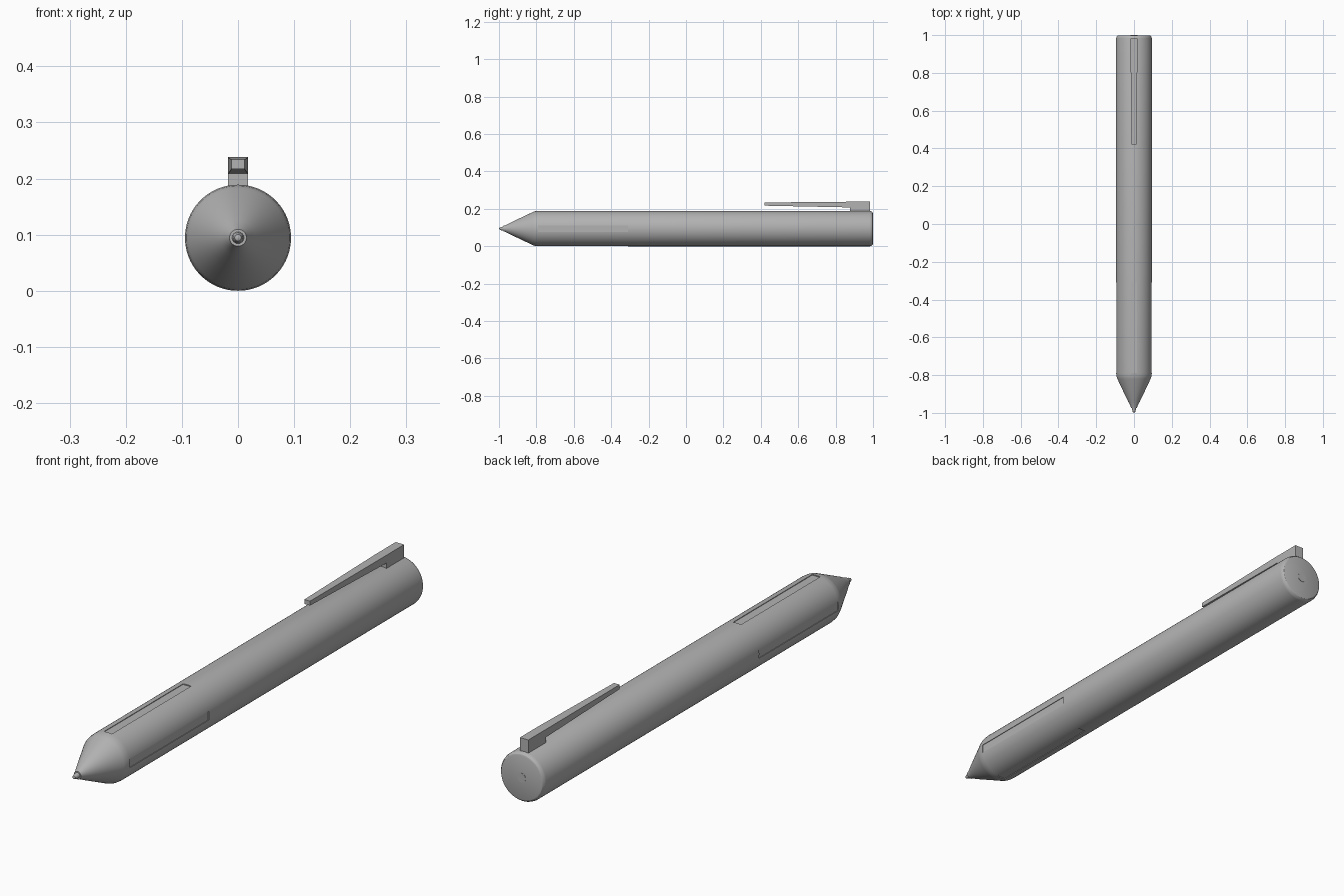
import bpy, bmesh, math
from mathutils import Matrix, Vector

cube = bpy.data.objects.get("Cube")
if cube:
    bpy.data.objects.remove(cube, do_unlink=True)

R = 0.0945          # barrel radius
AXIS = R            # barrel resting on the ground

grey = bpy.data.materials.new("plain grey")
grey.use_nodes = True
GREY = (0.45, 0.45, 0.45, 1)
grey.diffuse_color = GREY
grey.node_tree.nodes["Principled BSDF"].inputs["Base Color"].default_value = GREY


def finish(name, bm):
    bmesh.ops.recalc_face_normals(bm, faces=bm.faces)
    mesh = bpy.data.meshes.new(name)
    bm.to_mesh(mesh)
    bm.free()
    mesh.materials.append(grey)
    obj = bpy.data.objects.new(name, mesh)
    bpy.context.collection.objects.link(obj)
    return obj


def activate(obj):
    bpy.ops.object.select_all(action='DESELECT')
    obj.select_set(True)
    bpy.context.view_layer.objects.active = obj


def smooth(obj):
    activate(obj)
    bpy.ops.object.shade_smooth_by_angle(angle=math.radians(25))


def lathe(name, profile, sides=96):
    """Turn (y, radius) points around the pen axis."""
    bm = bmesh.new()
    verts = [bm.verts.new((0, y, AXIS + r)) for y, r in profile]
    edges = [bm.edges.new(pair) for pair in zip(verts, verts[1:])]
    bmesh.ops.spin(bm, geom=verts + edges, cent=(0, 0, AXIS), axis=(0, 1, 0),
                   angle=math.tau, steps=sides)
    bmesh.ops.remove_doubles(bm, verts=bm.verts, dist=1e-5)
    return finish(name, bm)


def block(name, sections):
    """Loft rectangles given as (y, half width, bottom, top)."""
    bm = bmesh.new()
    loops = [[bm.verts.new((x, y, z)) for x, z in
              ((-w, lo), (w, lo), (w, hi), (-w, hi))] for y, w, lo, hi in sections]
    for a, b in zip(loops, loops[1:]):
        for i in range(4):
            j = (i + 1) % 4
            bm.faces.new((a[i], a[j], b[j], b[i]))
    bm.faces.new(loops[0])
    bm.faces.new(loops[-1])
    return finish(name, bm)


# Barrel with cone, rounded shoulder and softened back edge
barrel = lathe("barrel", [
    (-0.975, 0), (-0.975, 0.015), (-0.965, 0.018), (-0.94, 0.031), (-0.82, 0.088),
    (-0.808, 0.0925), (-0.79, R), (0.983, R), (0.991, 0.0925), (0.997, 0.088),
    (0.999, 0.083), (0.999, 0)])

# Four shallow grip slots around the front of the barrel
bm = bmesh.new()
for k in range(4):
    turn = Matrix.Translation((0, 0, AXIS)) @ Matrix.Rotation(k * math.pi / 2, 4, 'Y')
    place = turn @ Matrix.Translation((0, -0.55, R + 0.006))
    bmesh.ops.create_cube(bm, size=1,
                          matrix=place @ Matrix.Diagonal((0.034, 0.48, 0.02, 1)))
cutter = finish("slot_cutter", bm)
cutter.hide_render = True
cut = barrel.modifiers.new("slots", 'BOOLEAN')
cut.operation = 'DIFFERENCE'
cut.solver = 'EXACT'
cut.object = cutter
activate(barrel)
bpy.ops.object.modifier_apply(modifier=cut.name)
bpy.data.objects.remove(cutter, do_unlink=True)
smooth(barrel)

# Writing point
smooth(lathe("nib", [(-0.97, 0), (-0.97, 0.011), (-0.988, 0.009),
                     (-0.996, 0.006), (-1, 0)], 32))

# Small disc in the back end
smooth(lathe("end_disc", [(0.99, 0), (0.99, 0.018), (1, 0.018), (1, 0)], 32))

# Pocket clip: tapering arm and the post holding it
block("clip_arm", [(0.42, 0.012, 0.217, 0.234), (0.86, 0.018, 0.208, 0.238),
                   (0.983, 0.018, 0.208, 0.238)])
block("clip_post", [(0.876, 0.018, 0.18, 0.21), (0.983, 0.018, 0.18, 0.21)])
